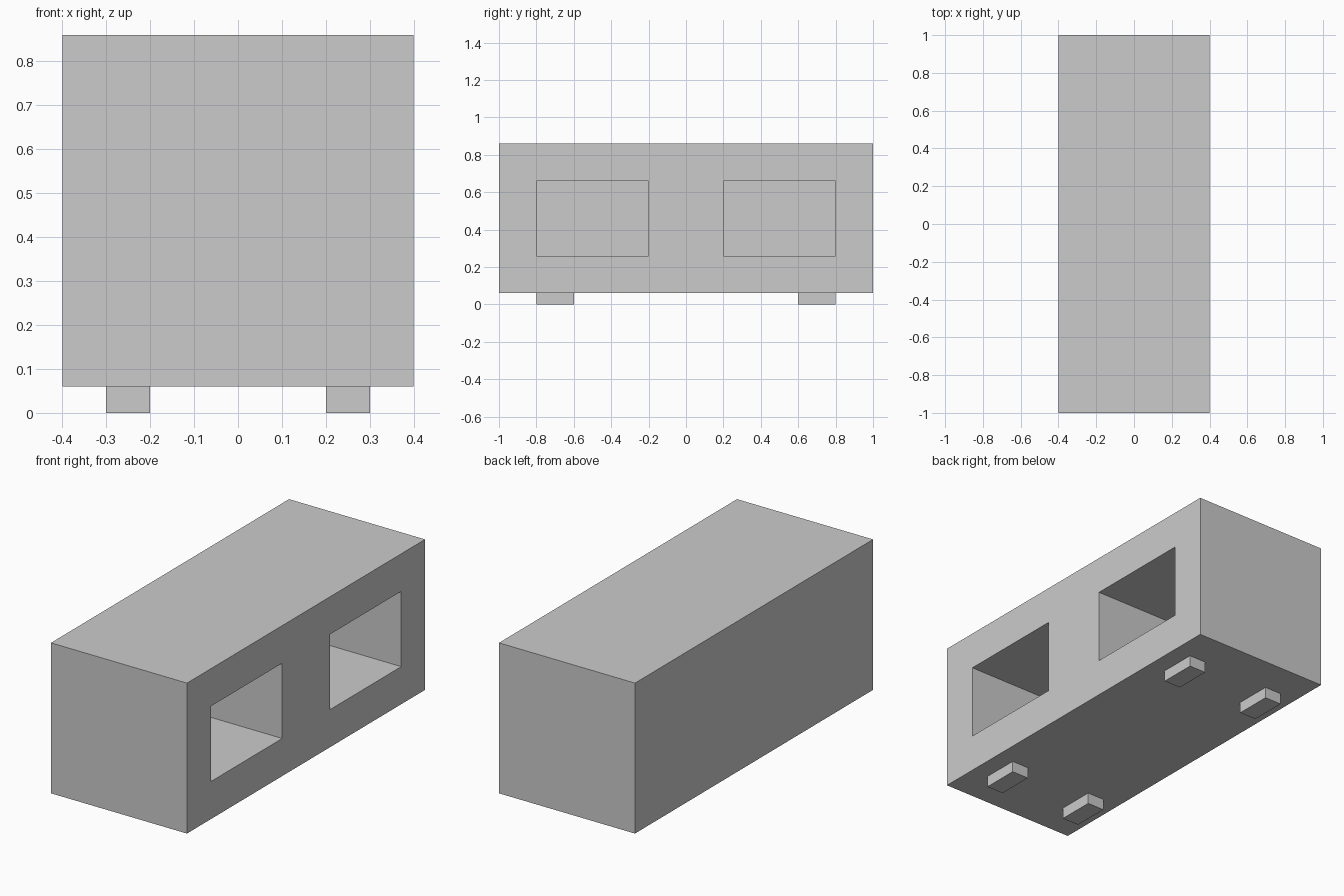
import bpy

if "Cube" in bpy.data.objects:
    bpy.data.objects.remove(bpy.data.objects["Cube"])


def box(name, lo, hi):
    """Axis-aligned box between two corners."""
    bpy.ops.mesh.primitive_cube_add(size=1, location=[(a + b) / 2 for a, b in zip(lo, hi)])
    obj = bpy.context.object
    obj.name = obj.data.name = name
    obj.scale = [b - a for a, b in zip(lo, hi)]
    bpy.ops.object.transform_apply(location=False, rotation=False, scale=True)
    return obj


# Cabinet body
body = box("cabinet_body", (-0.4, -1, 0.06), (0.4, 1, 0.86))

# Two open compartments recessed into the right face
for side, y in (("front", -0.5), ("back", 0.5)):
    cutter = box(side + "_compartment_cutter", (-0.2, y - 0.3, 0.26), (0.5, y + 0.3, 0.66))
    cutter.hide_render = True
    mod = body.modifiers.new(side + "_compartment", 'BOOLEAN')
    mod.operation = 'DIFFERENCE'
    mod.solver = 'EXACT'
    mod.object = cutter
    bpy.context.view_layer.objects.active = body
    bpy.ops.object.modifier_apply(modifier=mod.name)
    bpy.data.objects.remove(cutter)

# Four small feet
for side, x in (("left", -0.25), ("right", 0.25)):
    for end, y in (("front", -0.7), ("back", 0.7)):
        box(f"{end}_{side}_foot", (x - 0.05, y - 0.1, 0), (x + 0.05, y + 0.1, 0.06))
